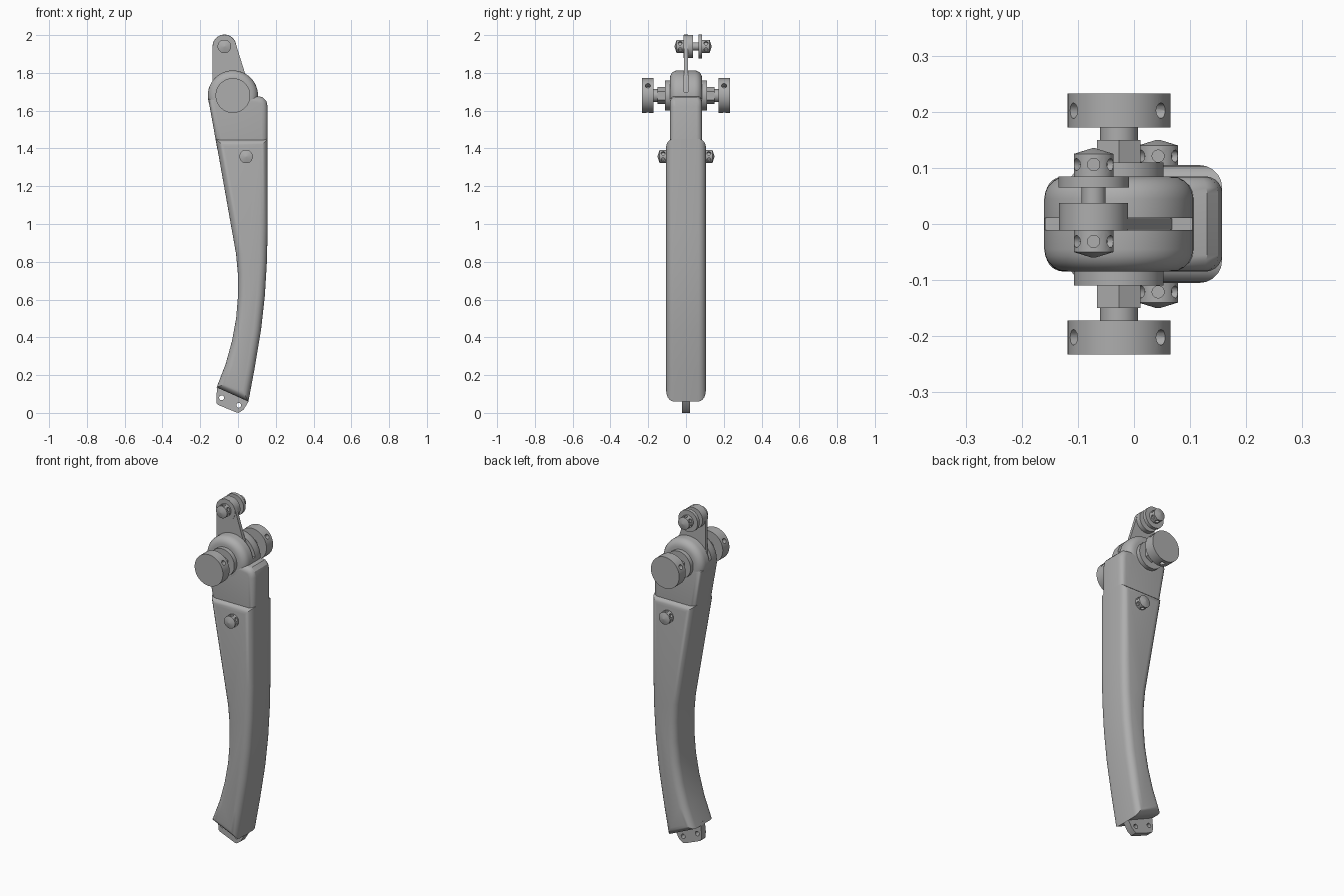
import bpy, bmesh, math
from mathutils import Matrix, Vector

cube = bpy.data.objects.get("Cube")
if cube:
    bpy.data.objects.remove(cube, do_unlink=True)

grey = bpy.data.materials.new("plain grey")
grey.use_nodes = True
COLOUR = (0.42, 0.42, 0.42, 1)
grey.diffuse_color = COLOUR
grey.node_tree.nodes["Principled BSDF"].inputs["Base Color"].default_value = COLOUR
parts = []


def finish(name, bm):
    """Turn a bmesh into a named grey part."""
    bmesh.ops.recalc_face_normals(bm, faces=bm.faces)
    mesh = bpy.data.meshes.new(name)
    bm.to_mesh(mesh)
    bm.free()
    mesh.materials.append(grey)
    obj = bpy.data.objects.new(name, mesh)
    bpy.context.collection.objects.link(obj)
    parts.append(obj)
    return obj


def prism(name, outline, y0, y1, rim=0):
    """Extrude an x-z outline along y, with optional rounded front and back rims."""
    bm = bmesh.new()
    face = bm.faces.new([bm.verts.new((x, y0, z)) for x, z in outline])
    result = bmesh.ops.extrude_face_region(bm, geom=[face], use_keep_orig=True)
    moved = [g for g in result["geom"] if isinstance(g, bmesh.types.BMVert)]
    bmesh.ops.translate(bm, verts=moved, vec=(0, y1 - y0, 0))
    bmesh.ops.recalc_face_normals(bm, faces=bm.faces)
    if rim:
        edges = [e for e in bm.edges if abs(e.verts[0].co.y - e.verts[1].co.y) < 1e-5]
        bmesh.ops.bevel(bm, geom=edges, offset=rim, segments=5, profile=0.5,
                        affect='EDGES', clamp_overlap=False)
    return finish(name, bm)


def lathe(name, x, z, profile, sides=32):
    """Closed turned solid about a y axis; profile holds (y, radius) pairs."""
    bm = bmesh.new()
    rings = []
    for y, r in profile:
        angles = [2 * math.pi * (i + 0.5) / sides for i in range(sides)]
        rings.append([bm.verts.new((x + r * math.cos(a), y, z + r * math.sin(a)))
                      for a in angles])
    for a, b in zip(rings, rings[1:]):
        for i in range(sides):
            j = (i + 1) % sides
            bm.faces.new((a[i], a[j], b[j], b[i]))
    bm.faces.new(rings[0])
    bm.faces.new(rings[-1])
    return finish(name, bm)


def carve(obj, bm):
    """Cut a bmesh shape out of a part."""
    cutter = finish("cutter", bm)
    parts.remove(cutter)
    cutter.hide_render = True
    mod = obj.modifiers.new("cut", 'BOOLEAN')
    mod.operation, mod.object, mod.solver = 'DIFFERENCE', cutter, 'EXACT'
    bpy.context.view_layer.objects.active = obj
    bpy.ops.object.modifier_apply(modifier=mod.name)
    bpy.data.objects.remove(cutter, do_unlink=True)


def radial_holes(obj, x, y, z, inner, outer, radius, degrees):
    """Drill round blind holes into the rim of a turned part."""
    bm = bmesh.new()
    for d in degrees:
        way = Vector((math.cos(math.radians(d)), 0, math.sin(math.radians(d))))
        place = Matrix.Translation(Vector((x, y, z)) + way * (inner + outer) / 2)
        turn = way.to_track_quat('Z', 'Y').to_matrix().to_4x4()
        bmesh.ops.create_cone(bm, cap_ends=True, segments=12, radius1=radius,
                              radius2=radius, depth=outer - inner, matrix=place @ turn)
    carve(obj, bm)


def arc(x, z, r, start, end, steps):
    angles = [math.radians(start + (end - start) * i / steps) for i in range(steps + 1)]
    return [(x + r * math.cos(a), z + r * math.sin(a)) for a in angles]


def nut(name, x, z, base, side):
    """Round nut with a pointed cap and cross holes."""
    obj = lathe(name, x, z, [(base, 0.036), (base + side * 0.04, 0.036),
                             (base + side * 0.05, 0.003)], 16)
    radial_holes(obj, x, base + side * 0.021, z, 0.022, 0.05, 0.011,
                 [30 + 60 * i for i in range(6)])


# Curved lower leg and the narrower upper leg
lower = [(-0.118, 1.45), (-0.01, 0.84), (-0.001, 0.74), (0, 0.62), (-0.01, 0.5),
         (-0.032, 0.38), (-0.065, 0.26), (-0.113, 0.135), (0.055, 0.06),
         (0.087, 0.23), (0.122, 0.44), (0.142, 0.62), (0.153, 0.8),
         (0.157, 0.98), (0.157, 1.45)]
prism("lower_leg", lower, -0.105, 0.105, 0.04)
upper = [(-0.11, 1.4), (0.157, 1.4), (0.157, 1.62), (0.15, 1.652), (0.13, 1.672),
         (0.08, 1.68), (-0.1, 1.7), (-0.157, 1.66)]
prism("upper_leg", upper, -0.085, 0.085, 0.03)

# Round head with a slot for the ear
HX, HZ = -0.027, 1.68
head = prism("head", arc(HX, HZ, 0.133, 0, 352.5, 47), -0.085, 0.085, 0.04)
slot = bmesh.new()
bmesh.ops.create_cube(slot, size=1, matrix=Matrix.Translation((0, 0, 1.8))
                      @ Matrix.Diagonal((0.5, 0.022, 0.2, 1)))
carve(head, slot)

# Ear plate with its thicker boss, spacer, washer and nuts
EX, EZ = -0.072, 1.94
ear = arc(EX, EZ, 0.062, 18, 180, 16) + [(-0.134, 1.66), (0.08, 1.66)]
prism("ear_plate", ear, -0.01, 0.01)
lathe("ear_boss", EX, EZ, [(-0.012, 0.062), (0.037, 0.062)])
lathe("ear_pin", EX, EZ, [(-0.02, 0.022), (0.1, 0.022)], 12)
lathe("ear_washer", EX, EZ, [(0.065, 0.063), (0.085, 0.063)])
nut("ear_nut_front", EX, EZ, -0.01, -1)
nut("ear_nut_back", EX, EZ, 0.085, 1)

# Pivot stack and side nut on both faces
for side, word in ((-1, "front"), (1, "back")):
    lathe("pivot_flange_" + word, HX, HZ, [(side * 0.08, 0.08), (side * 0.11, 0.08)])
    lathe("pivot_hex_" + word, HX, HZ, [(side * 0.1, 0.045), (side * 0.15, 0.045)], 6)
    lathe("pivot_shaft_" + word, HX, HZ, [(side * 0.14, 0.034), (side * 0.18, 0.034)])
    knob = lathe("pivot_knob_" + word, HX, HZ,
                 [(side * 0.172, 0.092), (side * 0.233, 0.092)], 48)
    radial_holes(knob, HX, side * 0.202, HZ, 0.06, 0.12, 0.014, (35, 152, 270))
    nut("side_nut_" + word, 0.043, 1.357, side * 0.1, side)

# Foot tab with two bolt holes
tab = [(-0.108, 0.15), (-0.115, 0.085), (-0.113, 0.05), (-0.105, 0.042), (-0.01, 0.003),
       (0.003, 0), (0.03, 0.018), (0.056, 0.06), (0.04, 0.12)]
foot = prism("foot_tab", tab, -0.02, 0.02)
drill = bmesh.new()
for x, z in ((-0.087, 0.08), (0.004, 0.04)):
    bmesh.ops.create_cone(drill, cap_ends=True, segments=16, radius1=0.013, radius2=0.013,
                          depth=0.1, matrix=Matrix.Translation((x, 0, z))
                          @ Matrix.Rotation(math.pi / 2, 4, 'X'))
carve(foot, drill)

# Smooth shading with crisp edges
bpy.ops.object.select_all(action='DESELECT')
for obj in parts:
    obj.select_set(True)
bpy.context.view_layer.objects.active = parts[0]
bpy.ops.object.shade_smooth_by_angle(angle=math.radians(32))
